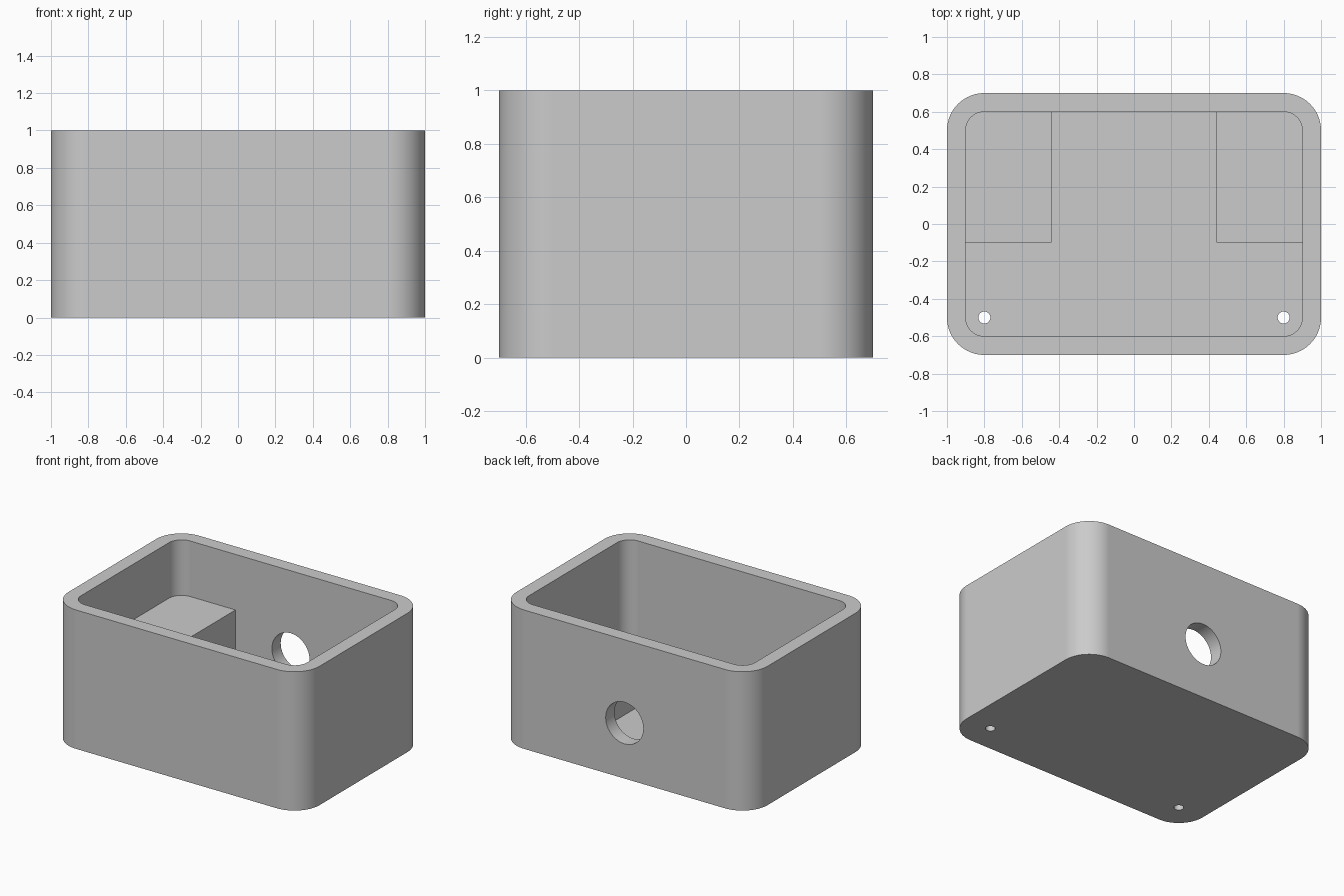
import bpy
import bmesh
from math import cos, sin, pi, radians
from mathutils import Matrix

if "Cube" in bpy.data.objects:
    bpy.data.objects.remove(bpy.data.objects["Cube"], do_unlink=True)

# Overall sizes
HALF_X, HALF_Y, HEIGHT = 1.0, 0.7, 1.0
WALL, FLOOR = 0.1, 0.1
CORNER, STEPS = 0.2, 16


def add_object(name, bm):
    bmesh.ops.recalc_face_normals(bm, faces=bm.faces)
    mesh = bpy.data.meshes.new(name)
    bm.to_mesh(mesh)
    bm.free()
    obj = bpy.data.objects.new(name, mesh)
    bpy.context.collection.objects.link(obj)
    return obj


def rounded_prism(name, hx, hy, radius, z0, z1):
    """Rounded rectangle extruded from z0 to z1."""
    bm = bmesh.new()
    ring = []
    for quarter, (sx, sy) in enumerate([(1, 1), (-1, 1), (-1, -1), (1, -1)]):
        for i in range(STEPS + 1):
            a = (quarter + i / STEPS) * pi / 2
            ring.append(bm.verts.new((sx * (hx - radius) + radius * cos(a),
                                      sy * (hy - radius) + radius * sin(a), z0)))
    base = bm.faces.new(ring)
    top = bmesh.ops.extrude_face_region(bm, geom=[base])["geom"]
    bmesh.ops.translate(bm, vec=(0, 0, z1 - z0),
                        verts=[g for g in top if isinstance(g, bmesh.types.BMVert)])
    return add_object(name, bm)


def box(name, low, high):
    bm = bmesh.new()
    size = [h - l for l, h in zip(low, high)]
    centre = [(l + h) / 2 for l, h in zip(low, high)]
    bmesh.ops.create_cube(bm, size=1,
                          matrix=Matrix.Translation(centre) @ Matrix.Diagonal((*size, 1)))
    return add_object(name, bm)


def rod(name, centre, radius, length, tilt=0):
    bm = bmesh.new()
    bmesh.ops.create_cone(bm, cap_ends=True, segments=48, radius1=radius,
                          radius2=radius, depth=length,
                          matrix=Matrix.Translation(centre) @ Matrix.Rotation(tilt, 4, "X"))
    return add_object(name, bm)


def cut(target, cutter):
    """Subtract the cutter from the target, then discard it."""
    mod = target.modifiers.new("cut", "BOOLEAN")
    mod.operation, mod.solver, mod.object = "DIFFERENCE", "EXACT", cutter
    cutter.hide_render = True
    bpy.context.view_layer.objects.active = target
    bpy.ops.object.modifier_apply(modifier=mod.name)
    bpy.data.objects.remove(cutter, do_unlink=True)


# Outer body and the hollow inside it
enclosure = rounded_prism("enclosure", HALF_X, HALF_Y, CORNER, 0, HEIGHT)
cavity = rounded_prism("cavity", HALF_X - WALL, HALF_Y - WALL, CORNER - WALL,
                       FLOOR, HEIGHT + 0.2)

# Two raised blocks in the back corners, left solid by trimming the hollow
for side in (-1, 1):
    xs = sorted((side * 0.44, side * 0.97))
    cut(cavity, box("raised_block", (xs[0], -0.1, 0.02), (xs[1], 0.67, 0.6)))
cut(enclosure, cavity)

# Round opening through the back wall
cut(enclosure, rod("cable_opening", (0, HALF_Y - WALL / 2, 0.4), 0.15, 0.3, pi / 2))

# Screw holes through the floor at the front corners
for side in (-1, 1):
    cut(enclosure, rod("screw_hole", (side * 0.8, -0.5, FLOOR / 2), 0.032, 0.3))

# Plain grey finish
grey = bpy.data.materials.new("light grey")
grey.use_nodes = True
colour = (0.6, 0.6, 0.6, 1)
grey.diffuse_color = colour
grey.node_tree.nodes["Principled BSDF"].inputs["Base Color"].default_value = colour
enclosure.data.materials.clear()
enclosure.data.materials.append(grey)

# Smooth rounded corners with crisp edges and flat walls
bpy.ops.object.select_all(action="DESELECT")
enclosure.select_set(True)
bpy.context.view_layer.objects.active = enclosure
bpy.ops.object.shade_smooth_by_angle(angle=radians(30))
weighted = enclosure.modifiers.new("flat_walls", "WEIGHTED_NORMAL")
weighted.keep_sharp = True
